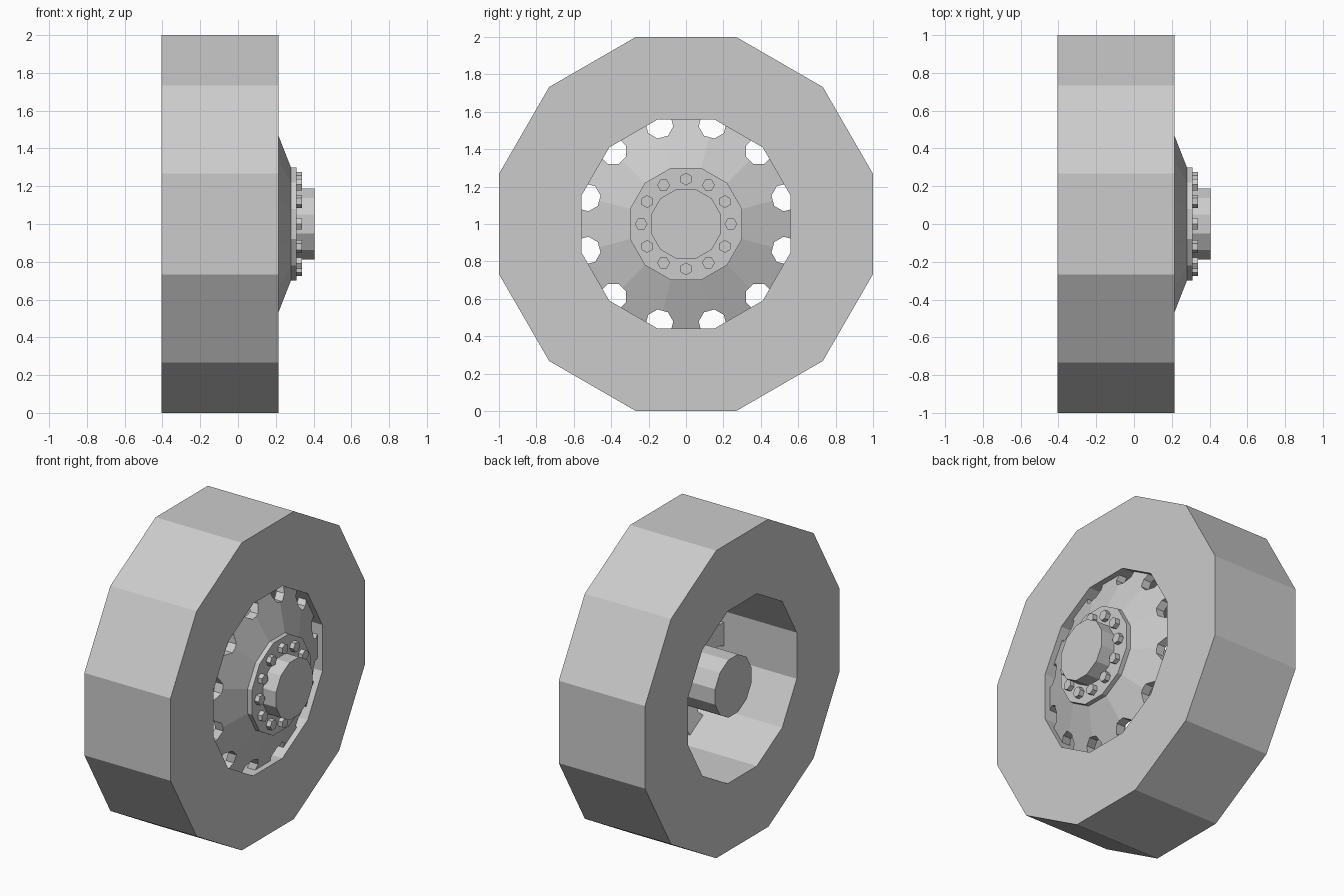
import bpy, bmesh
from math import cos, sin, pi, radians

if "Cube" in bpy.data.objects:
    bpy.data.objects.remove(bpy.data.objects["Cube"])

AXLE_Z = 1.0


def finish(name, bm):
    bmesh.ops.recalc_face_normals(bm, faces=bm.faces)
    me = bpy.data.meshes.new(name)
    bm.to_mesh(me)
    bm.free()
    ob = bpy.data.objects.new(name, me)
    ob.location.z = AXLE_Z
    bpy.context.collection.objects.link(ob)
    return ob


def lathe(name, profile, sides=12):
    """Closed (x, apothem) profile turned round the x axis, flat side up."""
    bm = bmesh.new()
    rings = []
    for i in range(sides):
        a = 2 * pi * (i + 0.5) / sides
        k = 1 / cos(pi / sides)
        rings.append([bm.verts.new((x, r * k * cos(a), r * k * sin(a))) for x, r in profile])
    n = len(profile)
    for i in range(sides):
        p, q = rings[i], rings[(i + 1) % sides]
        for j in range(n):
            bm.faces.new((p[j], p[(j + 1) % n], q[(j + 1) % n], q[j]))
    return finish(name, bm)


def prisms(name, x0, x1, ring_r, r, sides, start, count=12, turn=0.0):
    """Ring of prisms along x, each turned to face the axle."""
    bm = bmesh.new()
    for i in range(count):
        a = start + 2 * pi * i / count
        loops = []
        for x in (x0, x1):
            pts = [a + turn + 2 * pi * j / sides for j in range(sides)]
            loops.append([bm.verts.new((x, ring_r * cos(a) + r * cos(t),
                                        ring_r * sin(a) + r * sin(t))) for t in pts])
        lo, hi = loops
        bm.faces.new(lo)
        bm.faces.new(hi)
        for j in range(sides):
            k = (j + 1) % sides
            bm.faces.new((lo[j], lo[k], hi[k], hi[j]))
    return finish(name, bm)


# Tyre with straight inner wall
lathe("tyre", [(-0.405, 1.0), (0.215, 1.0), (0.215, 0.56), (-0.405, 0.56)])

# Sloping wheel disc with vent holes cut at its outer corners
disc = lathe("wheel_disc", [(0.28, 0.18), (0.28, 0.30), (0.178, 0.56),
                            (0.12, 0.56), (0.222, 0.30), (0.222, 0.18)])
cutter = prisms("vent_cutter", 0.0, 0.4, 0.55, 0.075, 8, radians(15), turn=pi / 8)
cutter.hide_render = True
mod = disc.modifiers.new("vents", 'BOOLEAN')
mod.operation = 'DIFFERENCE'
mod.solver = 'EXACT'
mod.object = cutter
bpy.context.view_layer.objects.active = disc
bpy.ops.object.modifier_apply(modifier=mod.name)
bpy.data.objects.remove(cutter)

# Hub flange and wheel bolts
lathe("hub_flange", [(0.28, 0.18), (0.31, 0.18), (0.31, 0.30), (0.28, 0.30)])
prisms("wheel_bolts", 0.30, 0.34, 0.24, 0.034, 6, 0.0)

# Axle hub running through the wheel
prisms("axle_hub", -0.34, 0.405, 0.0, 0.187 / cos(pi / 12), 12, radians(15), count=1)
